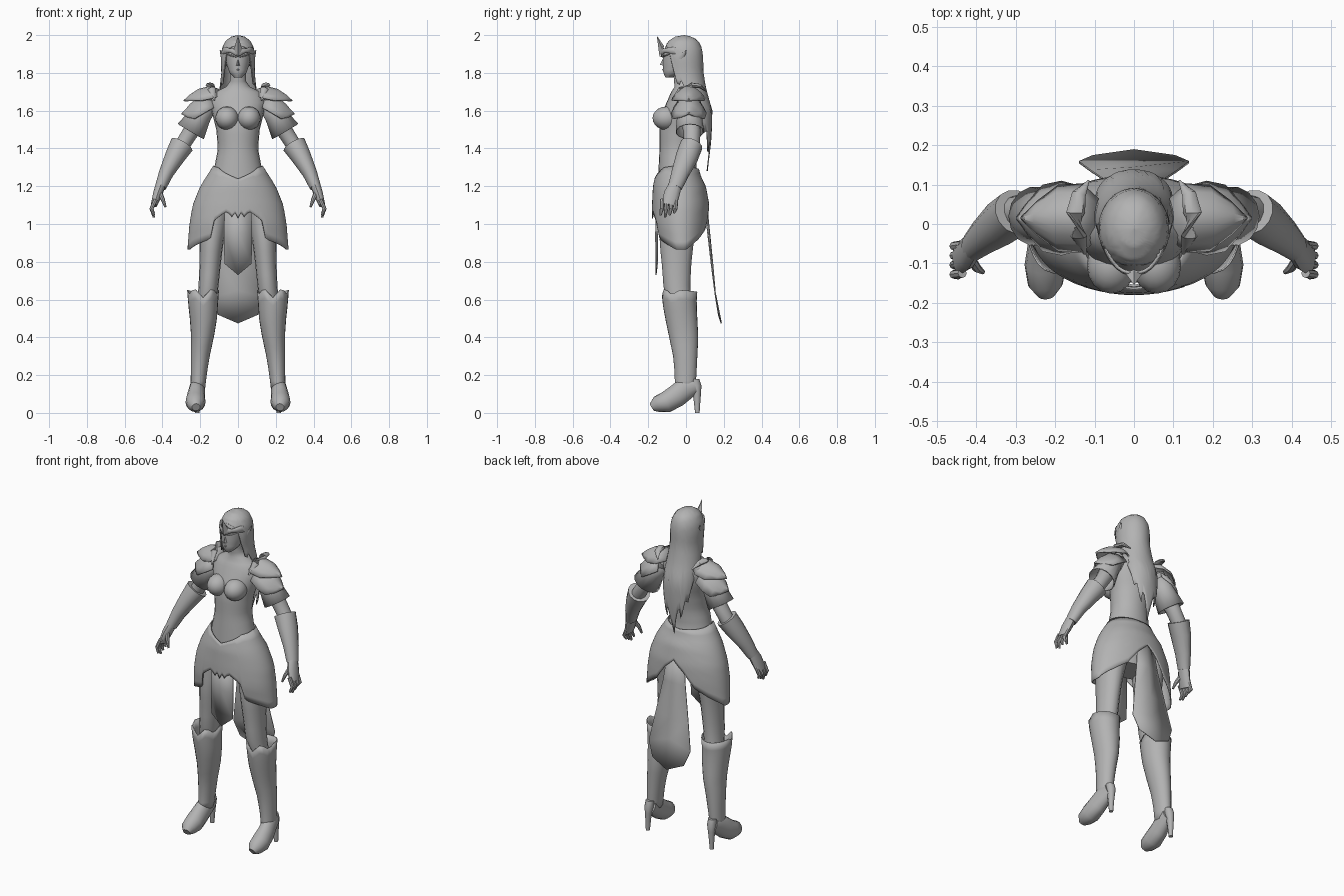
import bpy, bmesh, math
from mathutils import Vector

grey = bpy.data.materials.new("plain_grey")
grey.diffuse_color = (0.45, 0.45, 0.45, 1)


def make(name, verts, faces, mirror=False, thick=0, angle=42):
    bm = bmesh.new()
    vs = [bm.verts.new(v) for v in verts]
    for f in faces:
        bm.faces.new([vs[i] for i in f])
    bmesh.ops.remove_doubles(bm, verts=bm.verts, dist=0.0004)
    bmesh.ops.recalc_face_normals(bm, faces=bm.faces)
    me = bpy.data.meshes.new(name)
    bm.to_mesh(me)
    bm.free()
    me.materials.append(grey)
    me.shade_smooth()
    me.set_sharp_from_angle(angle=math.radians(angle))
    ob = bpy.data.objects.new(name, me)
    bpy.context.collection.objects.link(ob)
    if thick:
        ob.modifiers.new("thickness", "SOLIDIFY").thickness = thick
    if mirror:
        ob.modifiers.new("mirror", "MIRROR").use_mirror_merge = False
    return ob


def grid(rows, n, closed):
    m = n if closed else n - 1
    return [(r * n + i, r * n + (i + 1) % n, (r + 1) * n + (i + 1) % n, (r + 1) * n + i)
            for r in range(rows - 1) for i in range(m)]


def lerp(table, x):
    if not isinstance(table, list):
        return table
    table = sorted(table)
    x = min(max(x, table[0][0]), table[-1][0])
    for a, b in zip(table, table[1:]):
        if x <= b[0]:
            t = (x - a[0]) / (b[0] - a[0])
            out = [p + (q - p) * t for p, q in zip(a[1:], b[1:])]
            return out if len(out) > 1 else out[0]


def wrap(name, profile, top, hem, n=24, rows=14, power=1, span=180, cap=False, **kw):
    """Upright shell. profile: (z, cx, cy, rx, ry); top and hem: z by degrees from the front."""
    closed = span == 180
    verts = []
    for r in range(rows):
        for i in range(n):
            d = -span + 2 * span * i / (n if closed else n - 1)
            zt, zh = lerp(top, abs(d)), lerp(hem, abs(d))
            z = zt + (zh - zt) * (r / (rows - 1)) ** power
            cx, cy, rx, ry = lerp(profile, z)
            a = math.radians(d)
            verts.append((cx + rx * math.sin(a), cy - ry * math.cos(a), z))
    faces = grid(rows, n, closed)
    if cap:
        faces += [tuple(range(n)), tuple(range((rows - 1) * n, rows * n))]
    return make(name, verts, faces, **kw)


def tube(name, pts, n=12, mirror=True, cap=True, thick=0):
    """Limb along a path. pts: (x, y, z, radius across, radius in depth)."""
    P = [Vector(p[:3]) for p in pts]
    verts = []
    for k, p in enumerate(pts):
        t = (P[min(k + 1, len(P) - 1)] - P[max(k - 1, 0)]).normalized()
        ref = Vector((0, 1, 0)) if abs(t.y) < 0.8 else Vector((0, 0, 1))
        u = ref.cross(t).normalized()
        v = t.cross(u)
        for i in range(n):
            a = 2 * math.pi * i / n
            verts.append(P[k] + u * p[3] * math.cos(a) + v * p[4] * math.sin(a))
    faces = grid(len(pts), n, True)
    if cap:
        faces += [tuple(range(n)), tuple(range(len(verts) - n, len(verts)))]
    return make(name, verts, faces, mirror, thick)


def cloth(name, rows):
    """Hanging cloth. rows: (half width, edge y, edge z, middle y, middle z)."""
    verts = []
    for w, ye, ze, ym, zm in rows:
        verts += [(-w, ye, ze), (0, ym, zm), (w, ye, ze)]
    make(name, verts, grid(len(rows), 3, False), thick=0.006, angle=20)


def plate(name, rows, droop, n=9):
    """Curved shoulder plate. rows: (x, z, half depth)."""
    verts = []
    for x, z, w in rows:
        for i in range(n):
            s = -1 + 2 * i / (n - 1)
            k = droop * s * s * w / 0.1
            verts.append((x - 0.3 * k, 0.015 + s * w, z - k))
    make(name, verts, grid(len(rows), n, False), True, 0.008, 30)


# Torso and neck
wrap("torso", [(1.02, 0, -.03, .12, .08), (1.2, 0, -.035, .15, .115), (1.3, 0, -.045, .125, .1),
               (1.4, 0, -.043, .106, .097), (1.5, 0, -.035, .115, .105), (1.58, 0, -.02, .135, .11),
               (1.65, 0, -.005, .15, .095), (1.7, 0, 0, .12, .078), (1.725, 0, -.005, .065, .055),
               (1.75, 0, -.018, .043, .045), (1.84, 0, -.025, .042, .045)],
     1.84, 1.02, rows=30, cap=True)

# Bust
verts = []
for r in range(11):
    for i in range(16):
        p, a = math.pi * r / 10, math.tau * i / 16
        verts.append((.058 + .062 * math.sin(p) * math.cos(a), -.105 + .072 * math.sin(p) * math.sin(a),
                      1.56 + .062 * math.cos(p)))
make("bust", verts, grid(11, 16, True), True)

# Head and face
wrap("head", [(1.775, 0, -.09, .018, .018), (1.8, 0, -.07, .045, .05), (1.85, 0, -.045, .062, .078),
              (1.9, 0, -.035, .07, .088), (1.96, 0, -.025, .06, .075), (1.985, 0, -.02, .03, .04)],
     1.985, 1.775, rows=16, cap=True)
make("nose", [(0, -.118, 1.885), (-.013, -.115, 1.838), (.013, -.115, 1.838), (0, -.138, 1.843)],
     [(0, 1, 3), (0, 3, 2), (1, 2, 3)])
tube("lips", [(-.02, -.108, 1.815, .002, .002), (0, -.119, 1.817, .006, .007),
              (.02, -.108, 1.815, .002, .002)], 8, False)
tube("brow", [(.008, -.122, 1.885, .004, .006), (.035, -.113, 1.892, .005, .007),
              (.06, -.085, 1.9, .003, .004)], 8)
tube("ear", [(.065, -.04, 1.84, .01, .015), (.08, -.025, 1.875, .01, .02), (.095, .0, 1.92, .002, .002)], 8)

# Tiara with a tall middle point
wrap("tiara_band", [(1.87, 0, -.02, .09, .116), (1.97, 0, -.02, .075, .105)],
     [(0, 1.945), (25, 1.925), (60, 1.94), (105, 1.91)], [(0, 1.885), (30, 1.91), (105, 1.89)],
     n=21, rows=3, span=105, thick=.008)
make("tiara_point", [(-.022, -.125, 1.925), (0, -.14, 1.885), (.022, -.125, 1.925), (0, -.155, 1.998),
                     (0, -.115, 1.94)], [(0, 1, 3), (1, 2, 3), (2, 4, 3), (4, 0, 3), (0, 4, 2, 1)])

# Long hair with a ragged end
wrap("hair", [(2, 0, -.01, 0, 0), (1.992, 0, -.012, .035, .045), (1.97, 0, -.013, .066, .078),
              (1.93, 0, -.015, .085, .1), (1.88, 0, -.013, .091, .104), (1.8, 0, -.008, .088, .1),
              (1.7, 0, .01, .1, .1), (1.6, 0, .06, .1, .08), (1.45, 0, .08, .088, .055),
              (1.28, 0, .09, .055, .025)], 2.0,
     [(0, 1.95), (30, 1.935), (48, 1.89), (62, 1.72), (75, 1.76), (90, 1.68), (105, 1.56), (115, 1.46),
      (125, 1.52), (140, 1.36), (152, 1.46), (165, 1.38), (180, 1.28)],
     n=48, rows=18, power=1.7, thick=.006)

# Skirt: dipped waist, jagged front, arched back
wrap("skirt", [(1.31, 0, -.045, .13, .108), (1.25, 0, -.042, .168, .122), (1.2, 0, -.035, .2, .14),
               (1.1, 0, -.028, .24, .152), (1, 0, -.028, .257, .153), (.86, 0, -.02, .268, .13)],
     [(0, 1.24), (50, 1.3), (90, 1.31), (180, 1.29)],
     [(0, 1.03), (5, 1.07), (8.5, 1.025), (12.5, 1.07), (17, 1.06), (31, 1.015), (34, .92), (75, .865),
      (100, .865), (130, .92), (150, .97), (165, 1.06), (180, 1.12)], n=96, rows=12, thick=.006)
cloth("front_cloth", [(.07, -.15, 1.1, -.16, 1.1), (.075, -.155, .95, -.163, .95),
                      (.072, -.155, .79, -.162, .73)])
cloth("back_cloth", [(.055, .1, 1.14, .108, 1.14), (.075, .115, .98, .125, .98), (.11, .138, .78, .145, .78),
                     (.14, .16, .61, .155, .65), (.105, .175, .52, .19, .475)])

# Legs, boots, feet and heels
wrap("thigh", [(1.1, .125, -.03, .09, .1), (.9, .14, -.05, .062, .09), (.78, .148, -.05, .056, .077),
               (.65, .158, -.048, .052, .07), (.55, .17, -.03, .05, .06)], 1.1, .55, 16, 10, mirror=True)
wrap("boot", [(.66, .185, -.035, .085, .096), (.58, .185, -.034, .079, .09), (.5, .183, -.025, .072, .085),
              (.4, .188, -.012, .06, .077), (.3, .2, -.004, .05, .064), (.2, .208, -.002, .042, .057),
              (.12, .213, -.005, .038, .055)],
     [(0, .61), (35, .66), (65, .625), (90, .65), (180, .64)], .12, 24, 12, mirror=True, thick=.005)
tube("foot", [(.222, -.18, .03, .022, .022), (.225, -.155, .045, .044, .043), (.225, -.105, .057, .053, .056),
              (.222, -.05, .09, .047, .06), (.215, 0, .13, .041, .06), (.211, .045, .145, .033, .045)], 16)
wrap("heel", [(.18, .211, .045, .025, .025), (.14, .212, .055, .026, .028), (.09, .214, .058, .018, .02),
              (0, .216, .06, .012, .012)], .18, 0, 10, 6, cap=True, mirror=True)

# Arms, sleeves and gauntlets
tube("upper_arm", [(.14, .015, 1.66, .05, .055), (.2, .022, 1.57, .05, .052), (.255, .032, 1.48, .042, .045),
                   (.3, .03, 1.41, .04, .042), (.335, .01, 1.35, .035, .035)])
tube("sleeve", [(.16, .015, 1.64, .055, .065), (.2, .018, 1.575, .06, .066), (.25, .02, 1.49, .08, .076)],
     14, cap=False, thick=.006)
tube("gauntlet", [(.297, .03, 1.42, .064, .06), (.335, .005, 1.355, .053, .06), (.38, -.03, 1.27, .039, .048),
                  (.41, -.058, 1.195, .03, .038)], 14)

# Hands
tube("palm", [(.408, -.055, 1.21, .027, .034), (.425, -.075, 1.16, .025, .042), (.445, -.09, 1.1, .017, .04)])
for k in range(4):
    y, drop = -.125 + .024 * k, .012 * abs(k - 1)
    tube(f"finger_{k + 1}", [(.436, y, 1.13, .012, .012), (.458, y - .003, 1.08, .011, .011),
                             (.445, y - .01, 1.035 + drop, .006, .006)], 8)
tube("thumb", [(.418, -.085, 1.175, .014, .014), (.398, -.113, 1.13, .011, .011),
               (.384, -.122, 1.09, .006, .006)], 8)

# Layered shoulder plates and collar ridge
plate("upper_shoulder_plate", [(.1, 1.715, .05), (.15, 1.73, .088), (.21, 1.715, .085),
                               (.255, 1.685, .045), (.288, 1.655, .004)], .07)
plate("lower_shoulder_plate", [(.15, 1.69, .08), (.21, 1.672, .095), (.255, 1.635, .085),
                               (.28, 1.605, .045), (.3, 1.585, .004)], .09)
tube("collar_ridge", [(.125, -.075, 1.655, .004, .004), (.14, -.03, 1.715, .022, .012),
                      (.148, .03, 1.735, .024, .014), (.14, .075, 1.73, .018, .012),
                      (.115, .11, 1.7, .003, .003)], 8)
